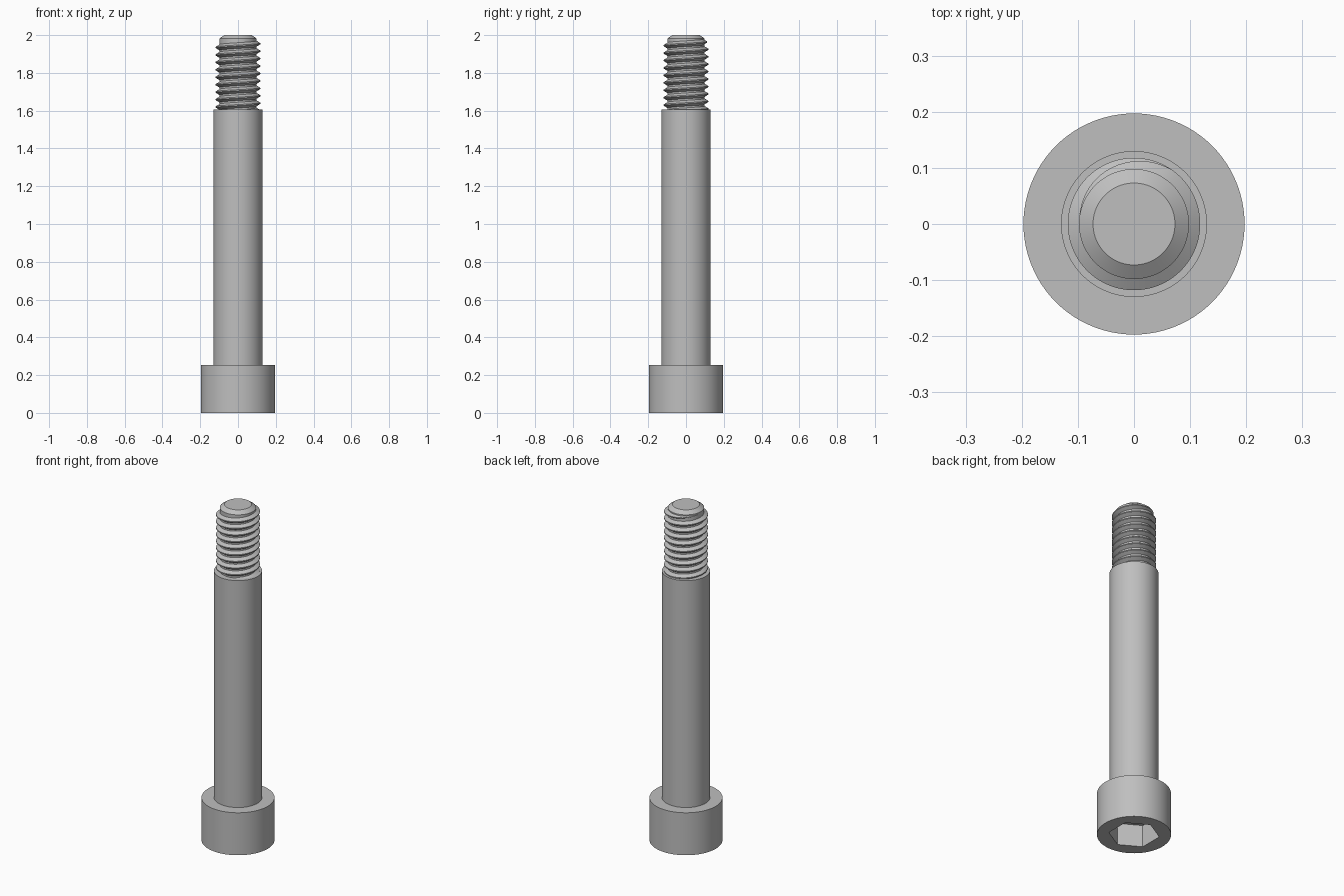
import bpy, bmesh
from math import radians, cos, sin, pi, tau

if "Cube" in bpy.data.objects:
    bpy.data.objects.remove(bpy.data.objects["Cube"], do_unlink=True)

SEGMENTS = 96
HEAD_R, HEAD_TOP = 0.197, 0.253
SHANK_R, SHANK_TOP = 0.13, 1.605
CORE_R, CREST_R, PITCH = 0.098, 0.118, 0.0394

steel = bpy.data.materials.new("steel grey")
steel.use_nodes = True
steel.diffuse_color = (0.52, 0.52, 0.52, 1)
steel.node_tree.nodes["Principled BSDF"].inputs["Base Color"].default_value = steel.diffuse_color


def finish(name, bm, smooth=True):
    bmesh.ops.recalc_face_normals(bm, faces=bm.faces)
    mesh = bpy.data.meshes.new(name)
    bm.to_mesh(mesh)
    bm.free()
    mesh.materials.append(steel)
    obj = bpy.data.objects.new(name, mesh)
    bpy.context.collection.objects.link(obj)
    bpy.ops.object.select_all(action="DESELECT")
    obj.select_set(True)
    bpy.context.view_layer.objects.active = obj
    if smooth:
        bpy.ops.object.shade_smooth_by_angle(angle=radians(25))
    return obj


def lathe(name, profile, sides=SEGMENTS, turn=0.0, smooth=True):
    """Closed solid of revolution from (radius, height) points."""
    bm = bmesh.new()
    rings = [[bm.verts.new((r * cos(turn + tau * i / sides), r * sin(turn + tau * i / sides), z))
              for i in range(sides)] for r, z in profile]
    for a, b in zip(rings, rings[1:]):
        for i in range(sides):
            j = (i + 1) % sides
            bm.faces.new((a[i], a[j], b[j], b[i]))
    bm.faces.new(rings[0][::-1])
    bm.faces.new(rings[-1])
    return finish(name, bm, smooth)


# Head with a hexagonal key socket in its underside
head = lathe("head", [(HEAD_R, 0), (HEAD_R, HEAD_TOP)])
cutter = lathe("socket_cutter", [(0.136, -0.05), (0.136, 0.13)], 6, pi / 6, False)
cutter.hide_render = True
socket = head.modifiers.new("socket", "BOOLEAN")
socket.operation = "DIFFERENCE"
socket.solver = "EXACT"
socket.object = cutter
bpy.ops.object.select_all(action="DESELECT")
head.select_set(True)
bpy.context.view_layer.objects.active = head
while head.modifiers[0] != socket:
    bpy.ops.object.modifier_move_to_index(modifier=socket.name, index=0)
bpy.ops.object.modifier_apply(modifier=socket.name)
bpy.data.objects.remove(cutter, do_unlink=True)

# Plain shank and the chamfered core of the threaded end
lathe("shank", [(SHANK_R, HEAD_TOP - 0.005), (SHANK_R, SHANK_TOP)])
lathe("thread_core", [(CORE_R, SHANK_TOP - 0.01), (CORE_R, 1.982), (0.073, 2.0)])


# Right-handed thread ridge, fading into the core at its upper end
def thread_ridge():
    bm = bmesh.new()
    end_z, end_angle, fade, steps = 1.973, radians(170), radians(115), 72
    turns = (end_z - SHANK_TOP) / PITCH + 0.3
    count = int(turns * steps)
    previous = None
    for i in range(count + 1):
        back = (count - i) * tau / steps
        angle, z = end_angle - back, end_z - PITCH * back / tau
        size = max(0.03, min(1.0, back / fade))
        root, crest = CORE_R - 0.001, CORE_R + (CREST_R - CORE_R) * size
        section = [(root, -0.016 * size), (crest, -0.003 * size),
                   (crest, 0.003 * size), (root, 0.016 * size)]
        ring = [bm.verts.new((r * cos(angle), r * sin(angle), z + dz)) for r, dz in section]
        if previous:
            for k in range(4):
                n = (k + 1) % 4
                bm.faces.new((previous[k], previous[n], ring[n], ring[k]))
        else:
            bm.faces.new(ring)
        previous = ring
    bm.faces.new(previous[::-1])
    finish("thread", bm)


thread_ridge()
